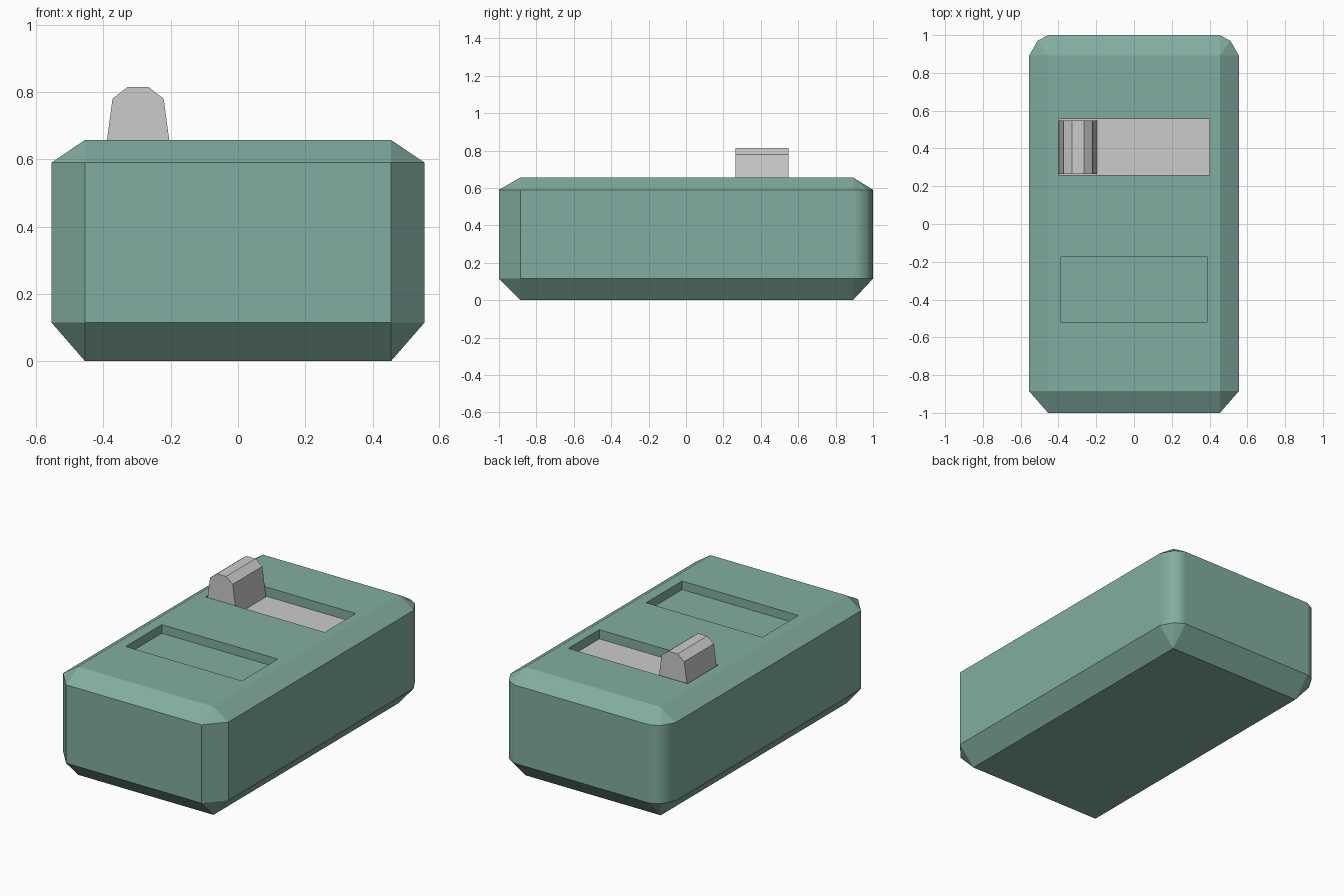
import bpy, bmesh
from mathutils import Vector

if "Cube" in bpy.data.objects:
    bpy.data.objects.remove(bpy.data.objects["Cube"])

def material(name, rgb):
    mat = bpy.data.materials.new(name)
    mat.diffuse_color = (*rgb, 1)
    mat.use_nodes = True
    mat.node_tree.nodes["Principled BSDF"].inputs["Base Color"].default_value = mat.diffuse_color
    return mat

def mesh_object(name, bm, mat):
    bmesh.ops.recalc_face_normals(bm, faces=bm.faces)
    me = bpy.data.meshes.new(name)
    bm.to_mesh(me)
    bm.free()
    me.materials.append(mat)
    ob = bpy.data.objects.new(name, me)
    bpy.context.collection.objects.link(ob)
    return ob

def hull(name, points, mat):
    bm = bmesh.new()
    for p in points:
        bm.verts.new(p)
    bmesh.ops.convex_hull(bm, input=bm.verts[:])
    bmesh.ops.dissolve_limit(bm, angle_limit=0.01, verts=bm.verts[:], edges=bm.edges[:])
    return mesh_object(name, bm, mat)

def box_points(x0, x1, y0, y1, z0, z1):
    return [(x, y, z) for x in (x0, x1) for y in (y0, y1) for z in (z0, z1)]

green = material("body_green", (0.225, 0.42, 0.355))
grey = material("switch_grey", (0.56, 0.55, 0.55))

# Body: chamfered front corners, rounder back corners, bevelled top and bottom
half = [(0.455, -1), (0.555, -0.885), (0.555, 0.892), (0.51, 0.97), (0.455, 1)]
pts = box_points(-0.455, 0.455, -0.885, 0.892, 0, 0.657)
pts += [(s * x, y, z) for s in (-1, 1) for x, y in half for z in (0.115, 0.59)]
body = hull("body", pts, green)

# Recesses in the top: rear switch slot and front slot
cutters = []
for name, x, y0, y1, floor in (("switch_slot_cutter", 0.40, 0.26, 0.557, 0.598),
                               ("front_slot_cutter", 0.39, -0.52, -0.174, 0.605)):
    cutter = hull(name, box_points(-x, x, y0, y1, floor, 0.8), green)
    mod = body.modifiers.new(name, 'BOOLEAN')
    mod.operation = 'DIFFERENCE'
    mod.solver = 'EXACT'
    mod.object = cutter
    cutters.append(cutter)
bpy.context.view_layer.update()
me = bpy.data.meshes.new_from_object(
    body.evaluated_get(bpy.context.evaluated_depsgraph_get()))
body.modifiers.clear()
body.data = me
for cutter in cutters:
    bpy.data.objects.remove(cutter)

# Flat faces everywhere, rounded shading on the upright back corners only
normals = []
face_normals = [p.normal.copy() for p in me.polygons]
for p, n in zip(me.polygons, face_normals):
    corner = abs(n.z) < 0.01 and n.y > 0.1 and abs(n.x) > 0.1
    for i in p.loop_indices:
        v = me.vertices[me.loops[i].vertex_index].co
        side = 1 if v.x > 0 else -1
        if not corner:
            normals.append(n)
        elif v.y > 0.99:
            normals.append(Vector((0, 1, 0)))
        elif v.y < 0.93:
            normals.append(Vector((side, 0, 0)))
        else:
            normals.append(Vector((side, 1, 0)).normalized())
me.shade_smooth()
for e in me.edges:
    e.use_edge_sharp = True
me.normals_split_custom_set(normals)

# Grey plate lining the switch slot
bm = bmesh.new()
bm.faces.new([bm.verts.new((x, y, 0.601)) for x, y in
              ((-0.4, 0.26), (0.4, 0.26), (0.4, 0.557), (-0.4, 0.557))])
plate = mesh_object("switch_plate", bm, grey)
if plate.data.polygons[0].normal.z < 0:
    plate.data.flip_normals()

# Switch lever: tapered profile extruded along y
profile = [(0.10, 0.601), (0.076, 0.78), (0.031, 0.815)]
hull("switch_lever", [(-0.297 + s * x, y, z) for s in (-1, 1)
                      for x, z in profile for y in (0.265, 0.549)], grey)
